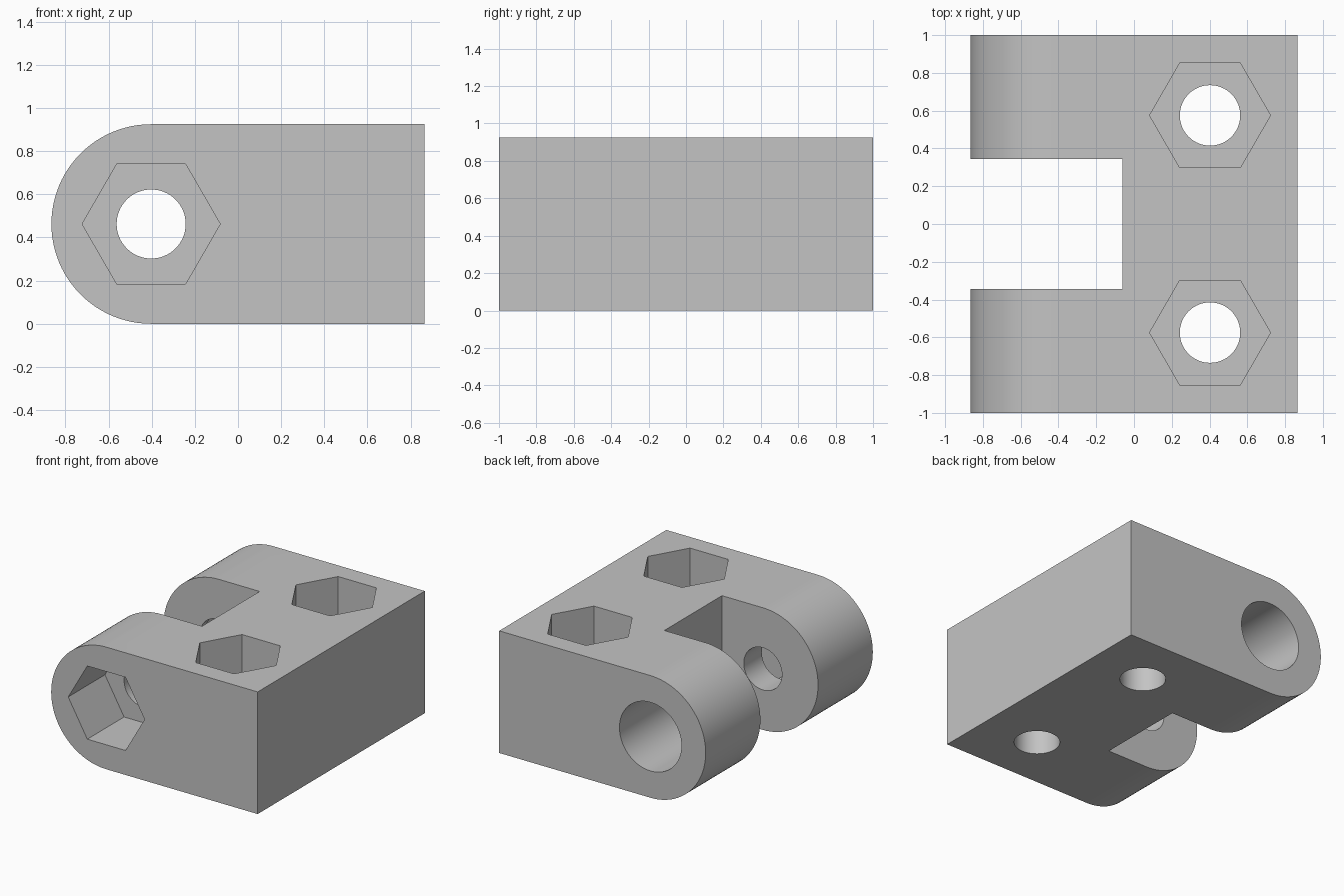
import bpy, bmesh
from math import sin, cos, pi, radians
from mathutils import Vector

cube = bpy.data.objects.get("Cube")
if cube:
    bpy.data.objects.remove(cube, do_unlink=True)

LENGTH, HEIGHT = 0.865, 0.925        # half length along x, full height
R = HEIGHT / 2                       # rounded ear radius
PIVOT = (-LENGTH + R, R)             # pivot bore axis in x, z
HOLE, HEX, BORE = 0.16, 0.32, 0.26   # radii

grey = bpy.data.materials.new("plain_grey")
grey.use_nodes = True
color = (0.55, 0.55, 0.55, 1)
grey.diffuse_color = color
grey.node_tree.nodes["Principled BSDF"].inputs["Base Color"].default_value = color


def circle(center, radius, sides=64):
    return [(center[0] + radius * cos(2 * pi * i / sides),
             center[1] + radius * sin(2 * pi * i / sides)) for i in range(sides)]


def prism(name, outline, axis, start, end):
    """Extrude a flat outline along y or z from start to end."""
    def place(u, v):
        return (u, start, v) if axis == "y" else (u, v, start)
    bm = bmesh.new()
    face = bm.faces.new([bm.verts.new(place(u, v)) for u, v in outline])
    new = bmesh.ops.extrude_face_region(bm, geom=[face])["geom"]
    shift = Vector((0, end - start, 0) if axis == "y" else (0, 0, end - start))
    bmesh.ops.translate(bm, vec=shift, verts=[g for g in new if isinstance(g, bmesh.types.BMVert)])
    bmesh.ops.recalc_face_normals(bm, faces=bm.faces)
    mesh = bpy.data.meshes.new(name)
    bm.to_mesh(mesh)
    bm.free()
    mesh.materials.append(grey)
    obj = bpy.data.objects.new(name, mesh)
    bpy.context.collection.objects.link(obj)
    return obj


# Block with a half-round end
arc = [(PIVOT[0] - R * sin(pi * i / 48), R + R * cos(pi * i / 48)) for i in range(49)]
body = prism("hinge_block", arc + [(LENGTH, 0), (LENGTH, HEIGHT)], "y", -1, 1)

# Slot between the ears, pivot hole, nut pocket and screw head bore
slot = [(-1.2, -0.345), (-0.06, -0.345), (-0.06, 0.345), (-1.2, 0.345)]
cutters = [
    prism("slot_cutter", slot, "z", -0.2, 1.2),
    prism("pivot_hole_cutter", circle(PIVOT, HOLE), "y", -1.2, 1.2),
    prism("pivot_nut_cutter", circle(PIVOT, HEX, 6), "y", -1.2, -0.56),
    prism("pivot_bore_cutter", circle(PIVOT, BORE), "y", 0.41, 1.2),
]

# Mounting holes with nut pockets sunk from the top
for side in (-1, 1):
    center = (0.4025, side * 0.575)
    cutters.append(prism("mount_hole_cutter", circle(center, HOLE), "z", -0.2, 1.2))
    cutters.append(prism("mount_nut_cutter", circle(center, HEX, 6), "z", 0.32, 1.2))

# Apply the cuts and remove the cutters
bpy.ops.object.select_all(action="DESELECT")
body.select_set(True)
bpy.context.view_layer.objects.active = body
for cutter in cutters:
    cutter.hide_render = True
    cut = body.modifiers.new(cutter.name, "BOOLEAN")
    cut.operation = "DIFFERENCE"
    cut.solver = "EXACT"
    cut.object = cutter
    bpy.ops.object.modifier_apply(modifier=cut.name)
    bpy.data.objects.remove(cutter, do_unlink=True)

bpy.ops.object.shade_smooth_by_angle(angle=radians(30))
